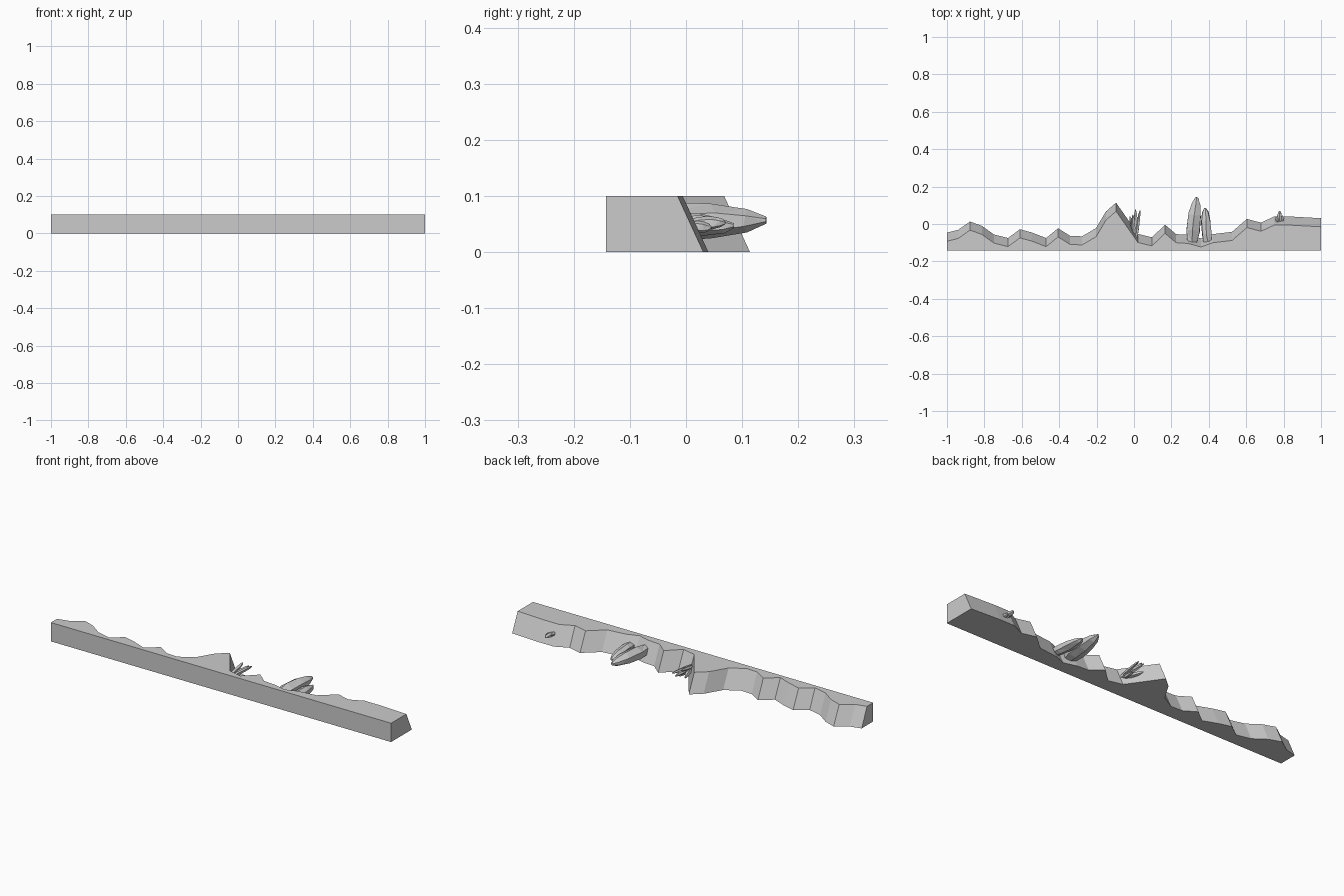
import bpy, bmesh, math, random
from mathutils import Vector

cube = bpy.data.objects.get("Cube")
if cube:
    bpy.data.objects.remove(cube, do_unlink=True)
random.seed(4)

stone = bpy.data.materials.new("grey stone")
stone.use_nodes = True
stone.diffuse_color = (0.6, 0.6, 0.6, 1)
bsdf = stone.node_tree.nodes["Principled BSDF"]
bsdf.inputs["Base Color"].default_value = (0.6, 0.6, 0.6, 1)
bsdf.inputs["Roughness"].default_value = 0.8

HEIGHT, SLOPE, FRONT = 0.1, 0.046, -0.143


def finish(name, bm):
    bmesh.ops.recalc_face_normals(bm, faces=bm.faces)
    mesh = bpy.data.meshes.new(name)
    bm.to_mesh(mesh)
    bm.free()
    mesh.materials.append(stone)
    obj = bpy.data.objects.new(name, mesh)
    bpy.context.collection.objects.link(obj)
    return obj


# Ledge: jagged back outline at ground level, leaning forward towards the top
outline = [(-1, -.046), (-.94, -.031), (-.877, .013), (-.813, -.01), (-.749, -.056),
           (-.674, -.075), (-.61, -.028), (-.545, -.046), (-.47, -.075), (-.406, -.023),
           (-.342, -.063), (-.278, -.066), (-.203, -.022), (-.15, .067), (-.096, .114),
           (.021, -.053), (.096, -.071), (.166, -.004), (.225, -.054), (.289, -.058),
           (.358, -.077), (.422, -.054), (.524, -.042), (.604, .027), (.679, .007),
           (.749, .04), (.834, .04), (1, .031)]
bm = bmesh.new()
rings = []
for z, shift in ((0, 0), (HEIGHT, -SLOPE)):
    points = [(-1, FRONT)] + [(x, y + shift) for x, y in outline] + [(1, FRONT)]
    rings.append([bm.verts.new((x, y, z)) for x, y in points])
low, high = rings
for i in range(len(low)):
    j = (i + 1) % len(low)
    bm.faces.new((low[i], low[j], high[j], high[i]))
bm.faces.new(low)
bm.faces.new(high)
finish("rock_ledge", bm)


def shard(name, base, tip, rx, rz, sides=6):
    """Faceted rock shard: irregular rings along an axis that runs mostly in y."""
    base, tip = Vector(base), Vector(tip)
    axis = tip - base
    across = axis.cross(Vector((0, 0, 1))).normalized()
    up = across.cross(axis).normalized()
    bm = bmesh.new()
    rings = []
    for t, scale in ((0, .75), (.25, 1), (.6, .92), (.87, .6), (1, .18)):
        ring = []
        for k in range(sides):
            a = math.tau * (k + .5) / sides + random.uniform(-.12, .12)
            r = scale * random.uniform(.92, 1.08)
            along = t + (random.uniform(-.04, .04) if 0 < t < 1 else 0)
            p = base + axis * along + across * math.cos(a) * r * rx + up * math.sin(a) * r * rz
            ring.append(bm.verts.new(p))
        rings.append(ring)
    for r0, r1 in zip(rings, rings[1:]):
        for k in range(sides):
            n = (k + 1) % sides
            bm.faces.new((r0[k], r0[n], r1[n], r1[k]))
    bm.faces.new(rings[0])
    bm.faces.new(rings[-1])
    bmesh.ops.triangulate(bm, faces=bm.faces)
    finish(name, bm)


# Pair of large shards
shard("large_shard", (.31, -.095, .052), (.335, .143, .057), .041, .034)
shard("medium_shard", (.393, -.095, .05), (.38, .085, .047), .031, .024)

# Spiky cluster beside the tall outcrop
spikes = [((.012, -.095, .05), (.008, .078, .055), .013, .013),
          ((.005, -.05, .045), (-.022, .04, .04), .012, .012),
          ((.012, -.07, .055), (.032, .072, .062), .009, .01),
          ((.01, -.05, .04), (.026, .02, .03), .01, .01),
          ((.0, -.05, .06), (-.006, .05, .078), .011, .01)]
for i, spike in enumerate(spikes):
    shard(f"cluster_spike_{i + 1}", *spike, sides=5)

# Small pebble shards
shard("small_shard", (.777, .01, .05), (.779, .07, .052), .014, .013)
shard("small_shard_left", (.79, .012, .045), (.793, .045, .043), .011, .011)
shard("small_shard_right", (.768, .01, .055), (.761, .04, .058), .01, .01)
